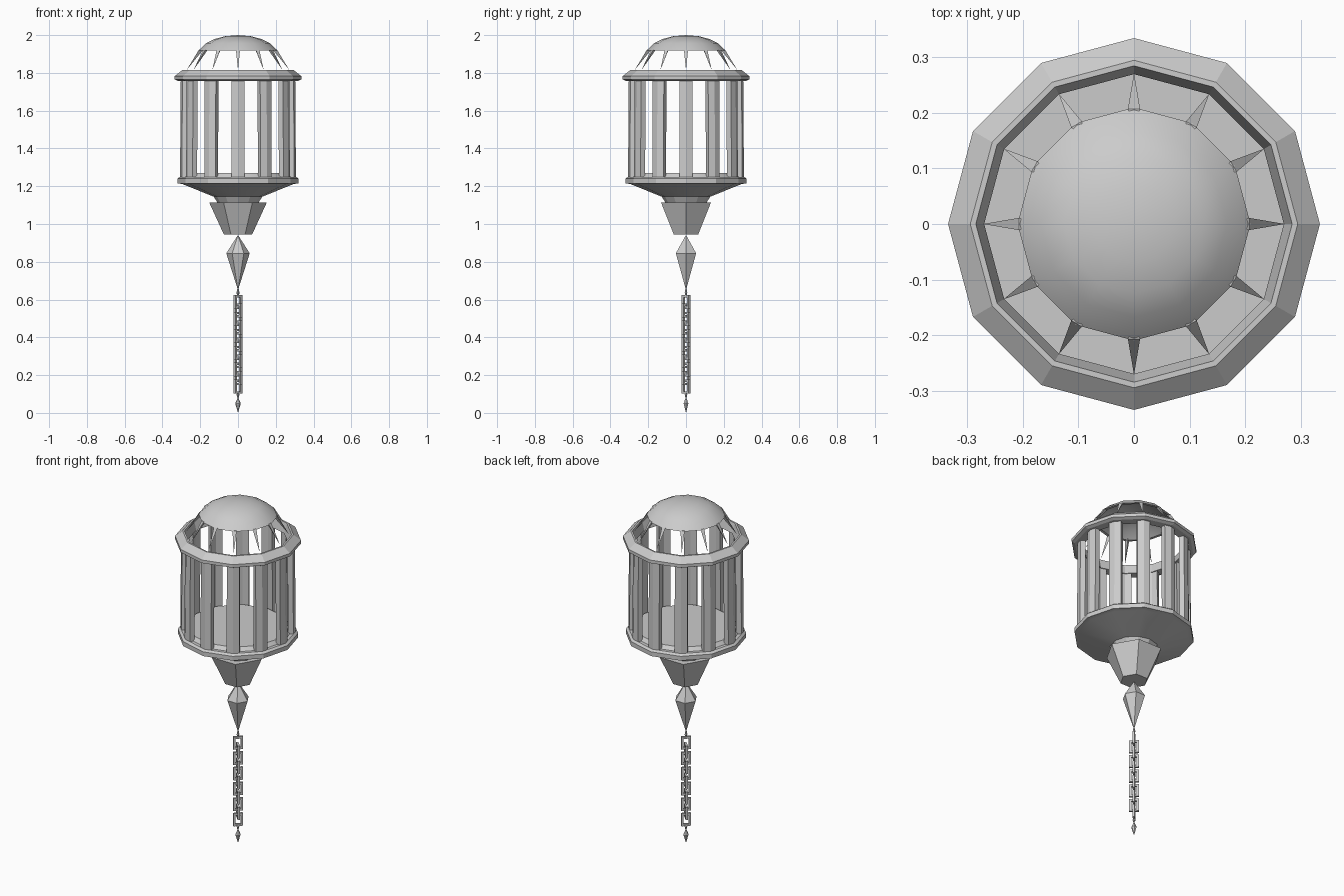
import bpy, bmesh, math
from mathutils import Matrix, Vector

if "Cube" in bpy.data.objects:
    bpy.data.objects.remove(bpy.data.objects["Cube"])


def add(name, bm, smooth=False):
    bmesh.ops.recalc_face_normals(bm, faces=bm.faces)
    me = bpy.data.meshes.new(name)
    bm.to_mesh(me)
    bm.free()
    ob = bpy.data.objects.new(name, me)
    bpy.context.collection.objects.link(ob)
    if smooth:
        bpy.ops.object.select_all(action='DESELECT')
        bpy.context.view_layer.objects.active = ob
        ob.select_set(True)
        bpy.ops.object.shade_smooth_by_angle(angle=math.radians(25))
    return ob


def lathe(name, profile, sides, closed=False, smooth=False):
    """Turn (radius, z) points round z; open ends are capped or closed at a pole."""
    bm = bmesh.new()
    rings = []
    for r, z in profile:
        if r == 0:
            rings.append([bm.verts.new((0, 0, z))] * sides)
        else:
            rings.append([bm.verts.new((r * math.cos(i * math.tau / sides),
                                        r * math.sin(i * math.tau / sides), z))
                          for i in range(sides)])
    pairs = list(zip(rings, rings[1:])) + ([(rings[-1], rings[0])] if closed else [])
    for a, b in pairs:
        for i in range(sides):
            j = (i + 1) % sides
            bm.faces.new(list(dict.fromkeys((a[i], a[j], b[j], b[i]))))
    if not closed:
        for ring, (r, z) in ((rings[0], profile[0]), (rings[-1], profile[-1])):
            if r > 0:
                bm.faces.new(ring)
    return add(name, bm, smooth)


# Domed cap with a hollow underside
lathe("dome_cap", [(0, 2.0), (0.07, 1.994), (0.125, 1.979), (0.168, 1.957), (0.21, 1.918),
                   (0.195, 1.918), (0.158, 1.945), (0.07, 1.98), (0, 1.985)], 12, smooth=True)

# Thin spikes below the dome
bm = bmesh.new()
for i in range(12):
    rot = Matrix.Rotation(i * math.tau / 12, 3, 'Z')
    a, b, c, tip = [bm.verts.new(rot @ Vector(p)) for p in
                    ((0.207, -0.011, 1.922), (0.207, 0.011, 1.922),
                     (0.185, 0, 1.922), (0.272, 0, 1.815))]
    for f in ((a, b, c), (a, b, tip), (b, c, tip), (c, a, tip)):
        bm.faces.new(f)
add("dome_spikes", bm)

# Upper ring
lathe("upper_ring", [(0.318, 1.757), (0.335, 1.765), (0.335, 1.783), (0.295, 1.815),
                     (0.285, 1.815), (0.27, 1.757)], 12, closed=True)

# Bent posts at every corner of the twelve-sided cage
bm = bmesh.new()
for i in range(12):
    rot = Matrix.Rotation(i * math.tau / 12, 3, 'Z')
    layers = []
    for z, r in ((1.24, 0.307), (1.765, 0.303)):
        t, w = 0.028, 0.034
        drop = w * math.tan(math.radians(15))
        pts = [(r - drop, -w), (r, 0), (r - drop, w),
               (r - drop - t, w), (r - t, 0), (r - drop - t, -w)]
        layers.append([bm.verts.new(rot @ Vector((x, y, z))) for x, y in pts])
    lo, hi = layers
    for k in range(6):
        n = (k + 1) % 6
        bm.faces.new((lo[k], lo[n], hi[n], hi[k]))
    bm.faces.new(lo)
    bm.faces.new(hi)
add("cage_posts", bm)

# Base tray with sloping underside, and the collar below it
lathe("base_tray", [(0, 1.27), (0.27, 1.27), (0.288, 1.25), (0.307, 1.25), (0.32, 1.24),
                    (0.32, 1.215), (0.295, 1.212), (0.13, 1.145), (0, 1.145)], 12, smooth=True)
lathe("collar", [(0.13, 1.147), (0.108, 1.112)], 12)

# Six-sided cup and crystal
lathe("cup", [(0.153, 1.115), (0.075, 0.945)], 6)
lathe("crystal", [(0, 0.942), (0.062, 0.845), (0, 0.65)], 6)

# Chain of square links, alternating and turned 45 degrees
pitch = 0.0448
bm = bmesh.new()
for n in range(11):
    zc = 0.587 - n * pitch
    rot = Matrix.Rotation(math.radians(45 if n % 2 == 0 else -45), 3, 'Z')
    w, h, t, d = 0.026, 0.037, 0.012, 0.006
    loops = []
    for inset, y in ((0, -d), (0, d), (t, d), (t, -d)):
        loops.append([bm.verts.new(rot @ Vector((sx * (w - inset), y, zc + sz * (h - inset))))
                      for sx, sz in ((-1, -1), (1, -1), (1, 1), (-1, 1))])
    for k in range(4):
        a, b = loops[k], loops[(k + 1) % 4]
        for i in range(4):
            j = (i + 1) % 4
            bm.faces.new((a[i], a[j], b[j], b[i]))
add("chain", bm)

# Small beads joining the chain, and the end pendant
lathe("upper_bead", [(0.003, 0.66), (0.008, 0.635), (0.004, 0.618)], 6)
lathe("lower_bead", [(0.004, 0.108), (0.008, 0.097), (0.004, 0.082)], 6)
lathe("pendant", [(0, 0.085), (0.015, 0.05), (0, 0.0)], 6)
